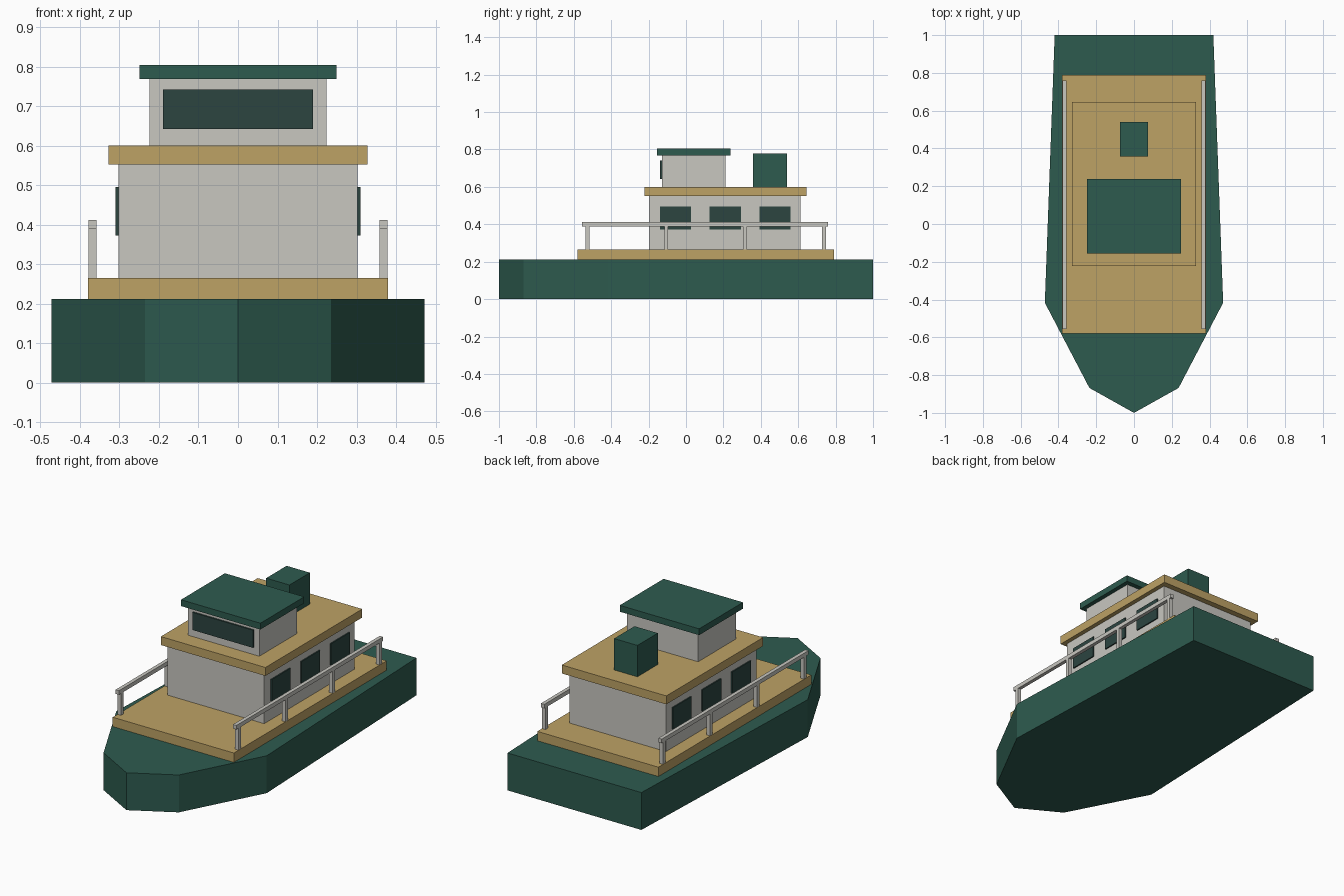
import bpy, bmesh

if "Cube" in bpy.data.objects:
    bpy.data.objects.remove(bpy.data.objects["Cube"])


def material(name, r, g, b):
    m = bpy.data.materials.new(name)
    m.diffuse_color = (r, g, b, 1)
    m.use_nodes = True
    m.node_tree.nodes["Principled BSDF"].inputs["Base Color"].default_value = m.diffuse_color
    return m


GREEN = material("dark green", 0.027, 0.105, 0.078)
WOOD = material("tan wood", 0.51, 0.36, 0.13)
GREY = material("warm light grey", 0.58, 0.57, 0.53)
GLASS = material("dark glass", 0.025, 0.058, 0.051)


def prism(name, outline, z0, z1, mat):
    """Extrude a flat outline from z0 up to z1."""
    bm = bmesh.new()
    base = bm.faces.new([bm.verts.new((x, y, z0)) for x, y in outline])
    top = bmesh.ops.extrude_face_region(bm, geom=[base], use_keep_orig=True)["geom"]
    bmesh.ops.translate(bm, vec=(0, 0, z1 - z0),
                        verts=[v for v in top if isinstance(v, bmesh.types.BMVert)])
    bmesh.ops.recalc_face_normals(bm, faces=bm.faces[:])
    mesh = bpy.data.meshes.new(name)
    bm.to_mesh(mesh)
    bm.free()
    mesh.materials.append(mat)
    ob = bpy.data.objects.new(name, mesh)
    bpy.context.collection.objects.link(ob)
    return ob


def box(name, x0, x1, y0, y1, z0, z1, mat):
    return prism(name, [(x0, y0), (x1, y0), (x1, y1), (x0, y1)], z0, z1, mat)


# Hull with pointed bow
half = [(0.236, -0.868), (0.472, -0.417), (0.42, 1.0)]
outline = [(0, -1.0)] + half + [(-x, y) for x, y in reversed(half)]
prism("hull", outline, 0, 0.212, GREEN)

# Deck, cabin and roofs
box("deck", -0.38, 0.38, -0.58, 0.79, 0.212, 0.265, WOOD)
box("cabin", -0.303, 0.303, -0.198, 0.612, 0.265, 0.552, GREY)
box("cabin_roof", -0.328, 0.328, -0.223, 0.645, 0.552, 0.6, WOOD)
box("pilothouse", -0.224, 0.224, -0.129, 0.211, 0.6, 0.768, GREY)
box("pilothouse_roof", -0.249, 0.249, -0.155, 0.238, 0.768, 0.804, GREEN)
box("funnel", -0.073, 0.073, 0.357, 0.54, 0.6, 0.778, GREEN)

# Pilothouse windscreen
box("windscreen", -0.19, 0.19, -0.138, -0.129, 0.642, 0.742, GLASS)

# Side windows and railings on both sides
for side, s in (("left", -1), ("right", 1)):
    for i in range(3):
        y = -0.056 + i * 0.266
        xs = sorted((s * 0.303, s * 0.31))
        box(f"{side}_window_{i + 1}", *xs, y - 0.084, y + 0.084, 0.373, 0.495, GLASS)
    xs = sorted((s * 0.358, s * 0.379))
    box(f"{side}_handrail", *xs, -0.556, 0.759, 0.389, 0.412, GREY)
    for i in range(4):
        y = -0.527 + i * 0.4213
        box(f"{side}_rail_post_{i + 1}", *xs, y - 0.0105, y + 0.0105, 0.265, 0.389, GREY)
